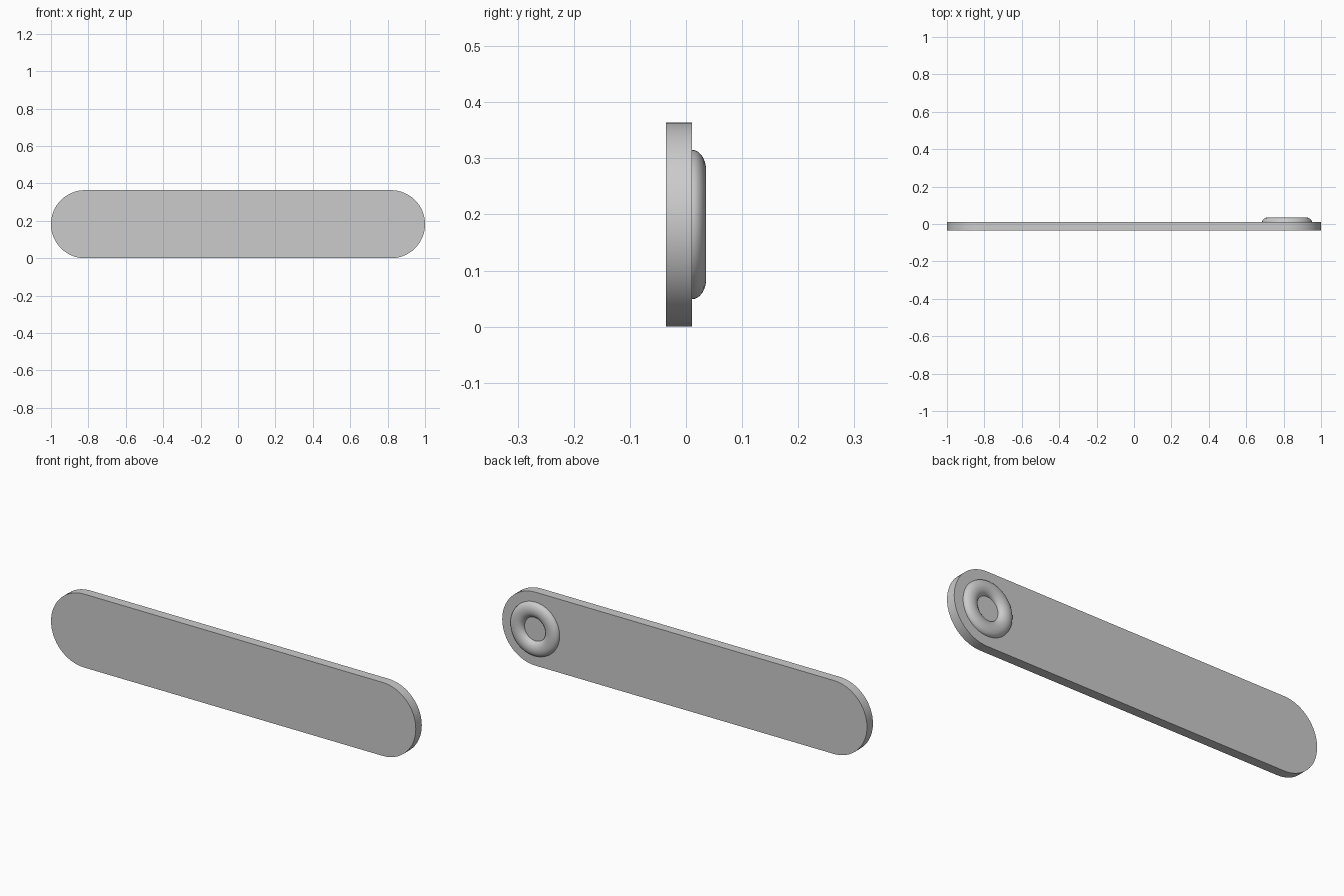
import bpy, bmesh
from math import cos, sin, pi

old = bpy.data.objects.get("Cube")
if old:
    bpy.data.objects.remove(old)

grey = bpy.data.materials.new("plain_grey")
grey.use_nodes = True
COLOR = (0.6, 0.6, 0.6, 1)
grey.diffuse_color = COLOR
grey.node_tree.nodes["Principled BSDF"].inputs["Base Color"].default_value = COLOR

R = 0.182                 # end radius of the bar
FRONT, BACK = -0.036, 0.011
HUB_X = 1 - R


def finish(name, bm):
    bmesh.ops.recalc_face_normals(bm, faces=bm.faces)
    mesh = bpy.data.meshes.new(name)
    bm.to_mesh(mesh)
    bm.free()
    mesh.materials.append(grey)
    obj = bpy.data.objects.new(name, mesh)
    bpy.context.collection.objects.link(obj)
    bpy.ops.object.select_all(action="DESELECT")
    obj.select_set(True)
    bpy.context.view_layer.objects.active = obj
    bpy.ops.object.shade_smooth_by_angle(angle=pi / 6)
    return obj


# Flat bar with round ends
bm = bmesh.new()
n = 32
outline = []
for side in (1, -1):
    for i in range(n + 1):
        a = -pi / 2 + pi * i / n
        outline.append(bm.verts.new((side * (HUB_X + R * cos(a)), FRONT, R + side * R * sin(a))))
face = bm.faces.new(outline)
extruded = bmesh.ops.extrude_face_region(bm, geom=[face], use_keep_orig=True)
moved = [v for v in extruded["geom"] if isinstance(v, bmesh.types.BMVert)]
bmesh.ops.translate(bm, verts=moved, vec=(0, BACK - FRONT, 0))
finish("bar", bm)

# Raised half-round ring on the back
bm = bmesh.new()
MID, HALF_WIDTH, HEIGHT = 0.096, 0.037, 0.025
steps, segments = 16, 64
loops = []
for j in range(segments):
    t = 2 * pi * j / segments
    loop = []
    for i in range(steps + 1):
        a = pi * i / steps
        r = MID + HALF_WIDTH * cos(a)
        loop.append(bm.verts.new((HUB_X + r * cos(t), BACK + HEIGHT * sin(a), R + r * sin(t))))
    loops.append(loop)
for j in range(segments):
    p, q = loops[j], loops[(j + 1) % segments]
    for i in range(steps):
        bm.faces.new((p[i], p[i + 1], q[i + 1], q[i]))
finish("ring", bm)
